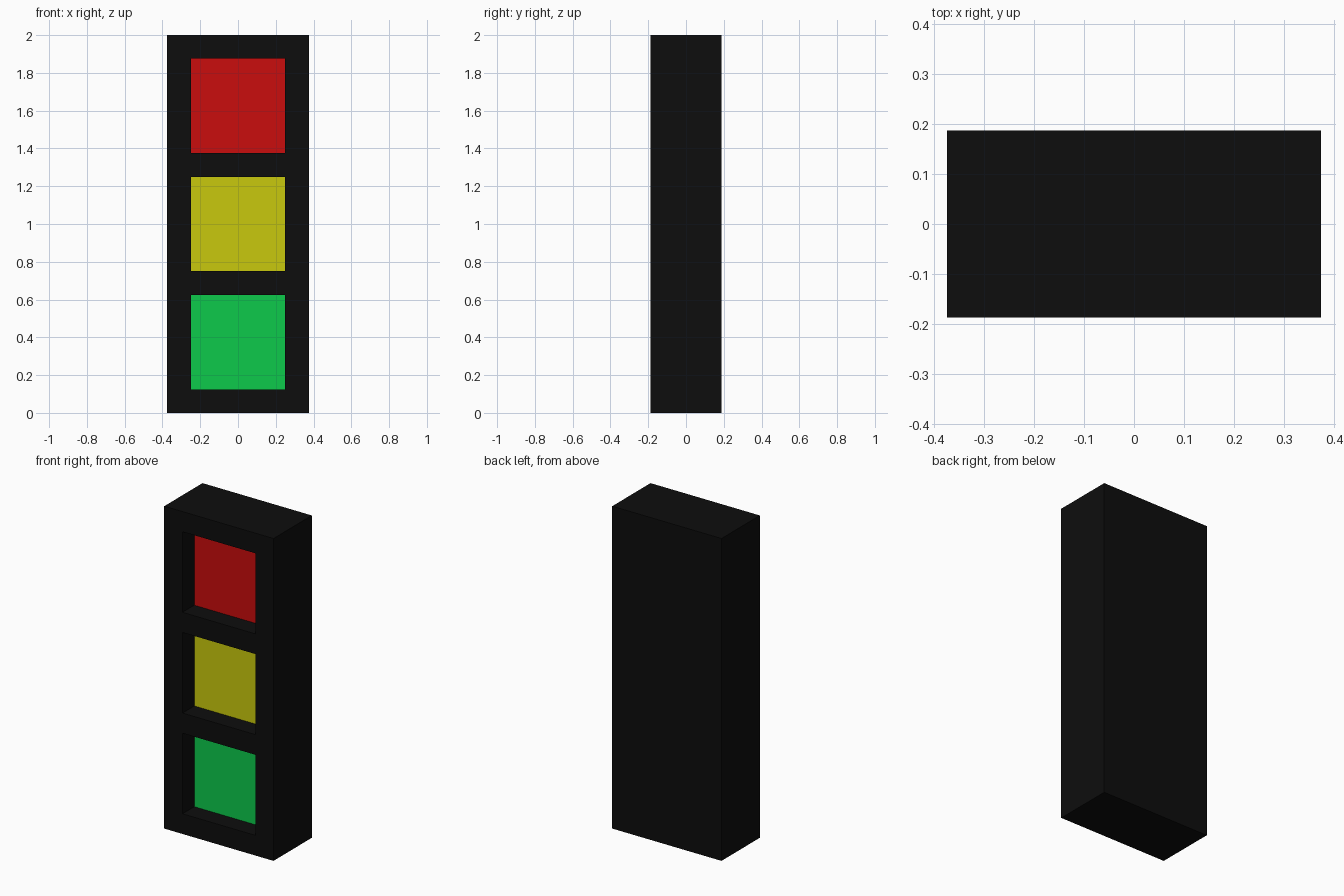
import bpy, bmesh
from mathutils import Vector

if "Cube" in bpy.data.objects:
    bpy.data.objects.remove(bpy.data.objects["Cube"])

W, D, H = 0.75, 0.375, 2.0        # housing size
LAMP, RECESS = 0.5, 0.12          # lamp side, pocket depth
PLATE = 0.004                     # lamp plate thickness
CENTRES = {"green": 0.375, "yellow": 1.0, "red": 1.625}


def material(name, rgb):
    m = bpy.data.materials.new(name)
    m.diffuse_color = (*rgb, 1)
    m.use_nodes = True
    m.node_tree.nodes["Principled BSDF"].inputs["Base Color"].default_value = m.diffuse_color
    return m


def finish(bm, name, mat):
    bmesh.ops.recalc_face_normals(bm, faces=bm.faces)
    mesh = bpy.data.meshes.new(name)
    bm.to_mesh(mesh)
    bm.free()
    mesh.materials.append(mat)
    obj = bpy.data.objects.new(name, mesh)
    bpy.context.collection.objects.link(obj)
    return obj


def box(size, centre):
    bm = bmesh.new()
    bmesh.ops.create_cube(bm, size=1)
    bmesh.ops.scale(bm, vec=size, verts=bm.verts)
    bmesh.ops.translate(bm, vec=centre, verts=bm.verts)
    return bm


black = material("black", (0.004, 0.004, 0.004))
lamp_mats = {
    "red": material("red", (0.591, 0.004, 0.004)),
    "yellow": material("yellow", (0.584, 0.584, 0.004)),
    "green": material("green", (0.004, 0.591, 0.07)),
}

# Housing: box sliced along the pocket edges
bm = box((W, D, H), (0, 0, H / 2))
cuts = [((s * LAMP / 2, 0, 0), (1, 0, 0)) for s in (-1, 1)]
cuts += [((0, 0, z + s * LAMP / 2), (0, 0, 1)) for z in CENTRES.values() for s in (-1, 1)]
for co, no in cuts:
    bmesh.ops.bisect_plane(bm, geom=bm.verts[:] + bm.edges[:] + bm.faces[:],
                           plane_co=co, plane_no=no)

# Push the three front pockets inward
pockets = []
for f in bm.faces:
    c = f.calc_center_median()
    if c.y < -D / 2 + 1e-4 and abs(c.x) < 0.01 and any(abs(c.z - z) < 0.01 for z in CENTRES.values()):
        pockets.append(f)
ext = bmesh.ops.extrude_face_region(bm, geom=pockets)
verts = [g for g in ext["geom"] if isinstance(g, bmesh.types.BMVert)]
bmesh.ops.translate(bm, vec=Vector((0, RECESS, 0)), verts=verts)
old = [f for f in pockets if f.is_valid]
if old:
    bmesh.ops.delete(bm, geom=old, context='FACES_ONLY')
finish(bm, "housing", black)

# Lamps: thin plates on the pocket floors
for name, z in CENTRES.items():
    y = -D / 2 + RECESS - PLATE / 2
    finish(box((LAMP, PLATE, LAMP), (0, y, z)), name + "_lamp", lamp_mats[name])
